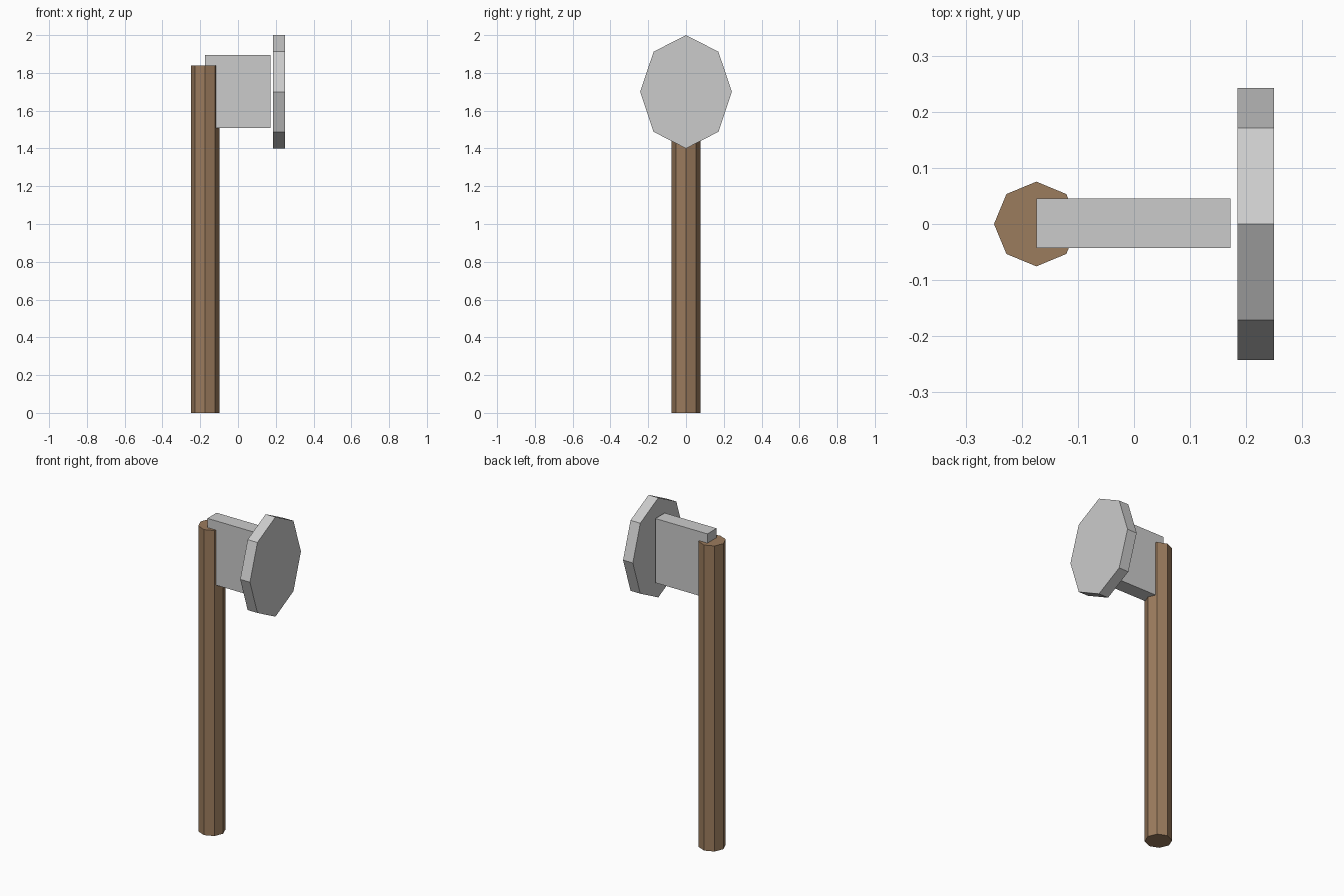
import bpy
from math import pi

if "Cube" in bpy.data.objects:
    bpy.data.objects.remove(bpy.data.objects["Cube"])


def add_prism(name, location, size, axis_along_x=False):
    """Eight-sided prism with corners on its axes, scaled to the given size."""
    bpy.ops.mesh.primitive_cylinder_add(vertices=8, radius=0.5, depth=1)
    obj = bpy.context.object
    obj.name = name
    if axis_along_x:
        obj.rotation_euler = (0, pi / 2, 0)
        bpy.ops.object.transform_apply(location=False, rotation=True, scale=False)
    obj.location = location
    obj.scale = size
    bpy.ops.object.transform_apply(location=False, rotation=False, scale=True)
    return obj


# Wooden shaft
wood = bpy.data.materials.new("wood")
wood.diffuse_color = (0.33, 0.2, 0.11, 1)
wood.use_nodes = True
wood.node_tree.nodes["Principled BSDF"].inputs["Base Color"].default_value = wood.diffuse_color
shaft = add_prism("shaft", (-0.174, 0, 0.92), (0.151, 0.151, 1.84))
shaft.data.materials.append(wood)

# Flat block set into the top of the shaft
bpy.ops.mesh.primitive_cube_add(size=1, location=(-0.001, 0.001, 1.702))
block = bpy.context.object
block.name = "head_block"
block.scale = (0.346, 0.088, 0.387)
bpy.ops.object.transform_apply(location=False, rotation=False, scale=True)

# Tall eight-sided striking plate, just clear of the block
add_prism("striking_plate", (0.217, 0, 1.7), (0.065, 0.485, 0.6), axis_along_x=True)
